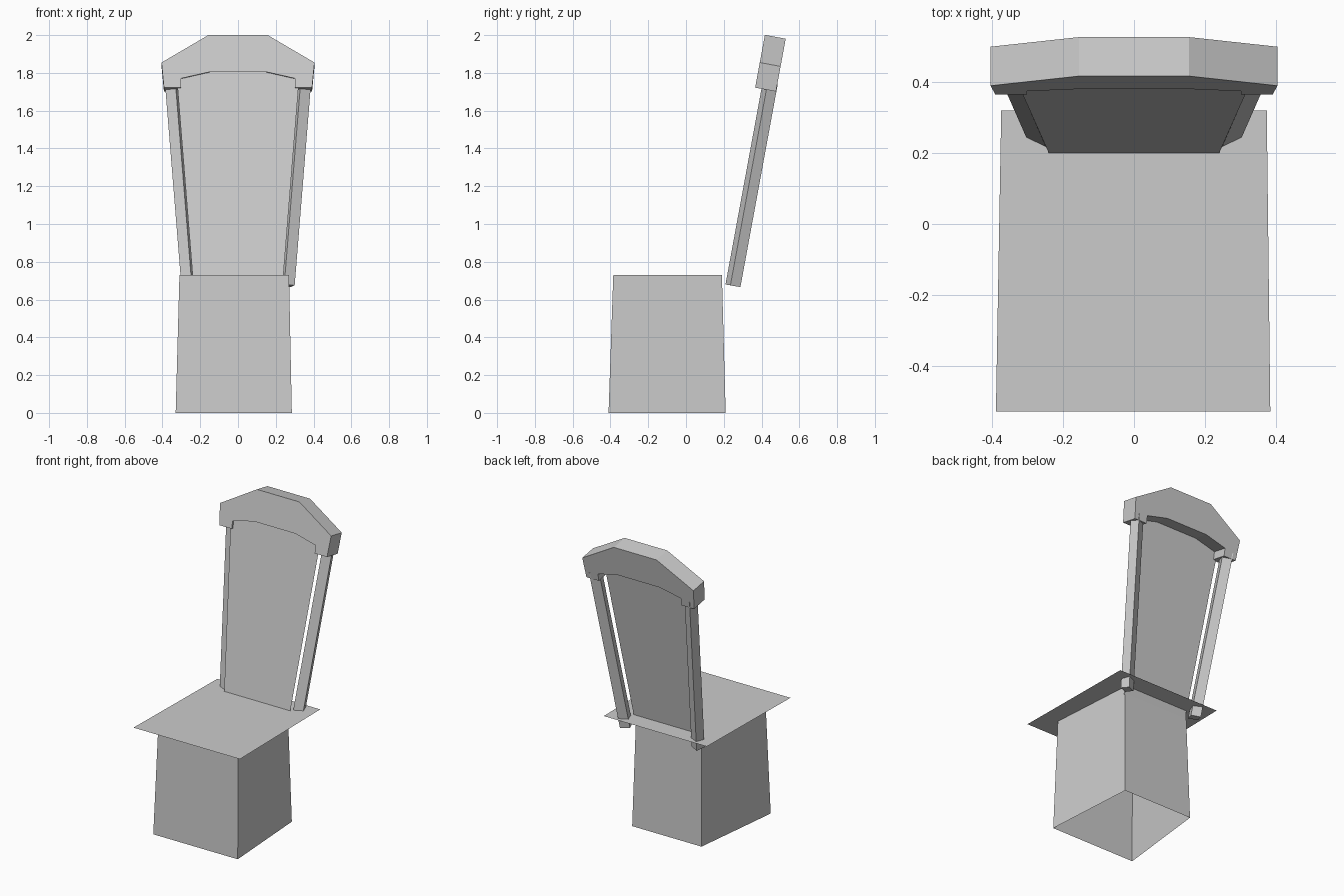
import bpy
from mathutils import Matrix, Vector
from math import radians, sin, cos

if "Cube" in bpy.data.objects:
    bpy.data.objects.remove(bpy.data.objects["Cube"])

TILT = radians(10.5)


def make(name, verts, faces):
    me = bpy.data.meshes.new(name)
    me.from_pydata([tuple(v) for v in verts], [], faces)
    me.update()
    ob = bpy.data.objects.new(name, me)
    bpy.context.collection.objects.link(ob)
    return ob


def loft(name, lower, upper, caps=True):
    """Join two matching loops (counter-clockwise seen from the upper one)."""
    n = len(lower)
    faces = [(i, (i + 1) % n, n + (i + 1) % n, n + i) for i in range(n)]
    if caps:
        faces += [tuple(reversed(range(n))), tuple(range(n, 2 * n))]
    return make(name, lower + upper, faces)


# Tapered base, open below and closed by the seat
loft("base",
     [(-.33, -.41, 0), (.285, -.41, 0), (.245, .21, 0), (-.26, .21, 0)],
     [(-.31, -.385, .73), (.27, -.385, .73), (.23, .19, .73), (-.245, .19, .73)],
     caps=False)

# Thin seat sheet
make("seat", [(-.39, -.53, .732), (.385, -.53, .732), (.375, .32, .732), (-.375, .32, .732)],
     [(0, 1, 2, 3)])


# Thin back panel, widening upwards
def panel_row(z, half):
    y = .20 + .18 * (z - .73)
    return [(-half, y, z), (half, y, z)]


low, high = panel_row(.675, .236), panel_row(1.835, .329)
make("back_panel", low + high[::-1], [(0, 1, 2, 3)])

# Splayed side posts with a turned square section
section = [(.245, .209), (.30, .235), (.279, .288), (.224, .262)]
for side, label in ((1, "right"), (-1, "left")):
    rise = 1.075
    bottom = [Vector((side * x, y, .68 - .18 * (y - .209))) for x, y in section]
    if side < 0:
        bottom.reverse()
    top = [v + Vector((side * .081 * rise, .184 * rise, rise)) for v in bottom]
    loft(label + "_post", bottom, top)

# Head rest: angular outline with an arched underside, tilted back
half = [(.15, .085), (.302, .05), (.302, 0), (.392, 0), (.405, .135), (.155, .284)]
outline = half + [(-x, u) for x, u in reversed(half)]
place = Matrix.Translation((0, .366, 1.722)) @ Matrix.Rotation(-TILT, 4, 'X')
front = [place @ Vector((x, 0, u)) for x, u in outline]
back = [place @ Vector((x, .112, u)) for x, u in outline]
loft("head_rest", back, front)
